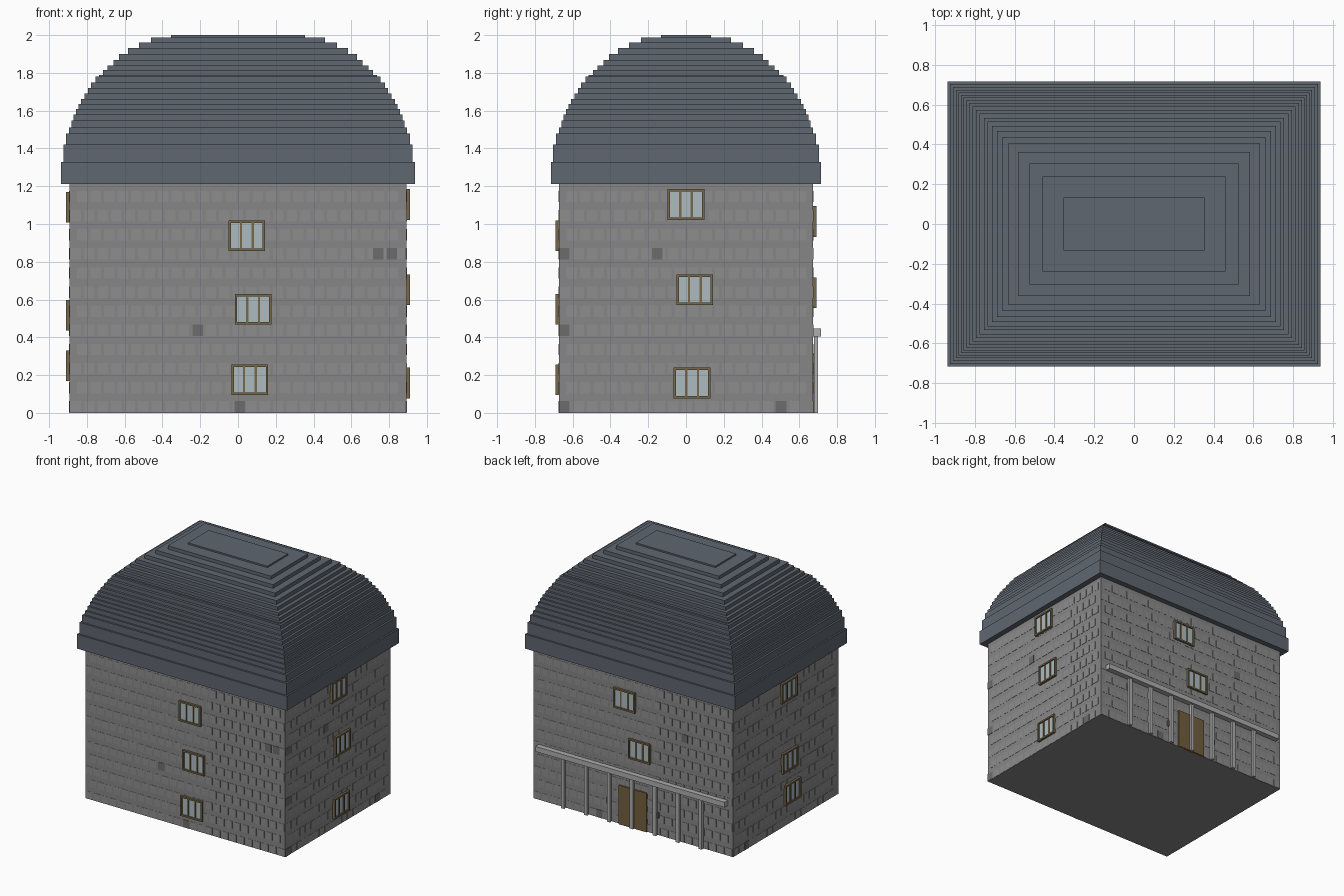
import bpy, bmesh, math, random
from mathutils import Matrix, Vector

if "Cube" in bpy.data.objects:
    bpy.data.objects.remove(bpy.data.objects["Cube"])

random.seed(4)
HX, HY, WALL_TOP = 0.892, 0.672, 1.215
# outward distance, half length and rotation of each wall (local frame faces -y)
FACES = {"front": (HY, HX, 0), "right": (HX, HY, 90),
         "back": (HY, HX, 180), "left": (HX, HY, 270)}


def material(name, r, g, b):
    m = bpy.data.materials.new(name)
    m.diffuse_color = (r, g, b, 1)
    m.use_nodes = True
    m.node_tree.nodes["Principled BSDF"].inputs["Base Color"].default_value = m.diffuse_color
    return m


STONE = material("stone", 0.24, 0.24, 0.245)
BRICK = material("brick", 0.27, 0.27, 0.275)
DARK = material("dark_stone", 0.15, 0.15, 0.15)
SLATE = material("slate", 0.115, 0.135, 0.16)
WOOD = material("frame_wood", 0.19, 0.14, 0.07)
GLASS = material("glass", 0.42, 0.50, 0.53)
TRIM = material("pale_stone", 0.42, 0.42, 0.42)
DOOR = material("door_wood", 0.17, 0.115, 0.05)


def add_box(bm, lo, hi, rot=0):
    """Axis aligned box between two corners, turned about z by rot degrees."""
    lo, hi = Vector(lo), Vector(hi)
    mat = (Matrix.Rotation(math.radians(rot), 4, 'Z')
           @ Matrix.Translation((lo + hi) / 2)
           @ Matrix.Diagonal((*(hi - lo), 1)))
    bmesh.ops.create_cube(bm, size=1, matrix=mat)


def wall_box(bm, face, u0, u1, z0, z1, out, inset=0.01):
    """Box on a wall, sticking out by out."""
    d, _, rot = FACES[face]
    add_box(bm, (u0, -d - out, z0), (u1, -d + inset, z1), rot)


def finish(bm, name, mat):
    me = bpy.data.meshes.new(name)
    bm.to_mesh(me)
    bm.free()
    me.materials.append(mat)
    ob = bpy.data.objects.new(name, me)
    bpy.context.collection.objects.link(ob)
    return ob


# main walls
bm = bmesh.new()
add_box(bm, (-HX, -HY, 0), (HX, HY, WALL_TOP))
finish(bm, "walls", STONE)

# rows of shallow bricks, staggered on every other row
bm = bmesh.new()
pitch, row_h = 0.0715, WALL_TOP / 12
for face, (d, half, rot) in FACES.items():
    for row in range(12):
        z0 = row * row_h + 0.002
        u = -half + 0.004 + (row % 2) * pitch / 2
        while u + 0.056 < half:
            wall_box(bm, face, u, u + 0.056, z0, z0 + 0.06,
                     random.choice((0.0015, 0.002, 0.0025)))
            u += pitch
finish(bm, "bricks", BRICK)

# odd dark stones
bm = bmesh.new()
dark = [("front", 0.742, 8), ("front", 0.815, 8), ("front", -0.212, 4), ("front", 0.01, 0),
        ("right", -0.645, 8), ("right", -0.153, 8), ("right", -0.645, 4),
        ("right", -0.645, 0), ("right", 0.503, 0),
        ("back", 0.46, 8), ("back", -0.3, 0), ("left", 0.6, 8), ("left", -0.5, 0)]
for face, u, row in dark:
    z0 = row * row_h + 0.001
    wall_box(bm, face, u - 0.028, u + 0.028, z0, z0 + 0.062, 0.0035)
finish(bm, "dark_stones", DARK)

# stepped domed roof: half length and top height of each slate course
COURSES = [(0.938, 1.328), (0.925, 1.422), (0.91, 1.48), (0.895, 1.512), (0.882, 1.547),
           (0.87, 1.58), (0.858, 1.608), (0.845, 1.635), (0.83, 1.663), (0.813, 1.69),
           (0.795, 1.72), (0.777, 1.75), (0.755, 1.78), (0.73, 1.81), (0.71, 1.84),
           (0.685, 1.868), (0.66, 1.899), (0.628, 1.93), (0.583, 1.961),
           (0.522, 1.988), (0.46, 1.994), (0.355, 2.0)]
COURSES[-4:] = [(0.583, 1.931), (0.525, 1.961), (0.46, 1.988), (0.355, 2.0)]
COURSES[-6:-4] = [(0.66, 1.868), (0.63, 1.90)]
COURSES[-7] = (0.69, 1.84)
COURSES[-8] = (0.715, 1.815)
COURSES[-9] = (0.737, 1.79)
bm = bmesh.new()
base = 1.212
for half, top in COURSES:
    add_box(bm, (-half, 0.222 - half, base), (half, half - 0.222, top))
    base = top - 0.002
finish(bm, "roof", SLATE)

# three-light windows: wall, centre along the wall, centre height
WINDOWS = [("front", 0.047, 0.938), ("front", 0.08, 0.548), ("front", 0.063, 0.175),
           ("right", 0.0, 1.103), ("right", 0.047, 0.652), ("right", 0.032, 0.158),
           ("back", -0.073, 1.013), ("back", 0.06, 0.636),
           ("left", 0.03, 1.088), ("left", 0.04, 0.517), ("left", 0.074, 0.25)]
frames, panes = bmesh.new(), bmesh.new()
W, H, T = 0.097, 0.081, 0.013
for face, u, z in WINDOWS:
    for s in (-1, 1):
        a, b = sorted((u + s * W, u + s * (W - T)))
        wall_box(frames, face, a, b, z - H, z + H, 0.018)          # stiles
        a, b = sorted((z + s * H, z + s * (H - T)))
        wall_box(frames, face, u - W + T, u + W - T, a, b, 0.018)  # rails
        m = u + s * 0.031
        wall_box(frames, face, m - 0.006, m + 0.006, z - H + T, z + H - T, 0.014)
    wall_box(panes, face, u - W + T, u + W - T, z - H + T, z + H - T, 0.008)
finish(frames, "window_frames", WOOD)
finish(panes, "window_panes", GLASS)

# double door on the back wall
bm = bmesh.new()
for s in (-1, 1):
    a, b = sorted((s * 0.003, s * 0.125))
    wall_box(bm, "back", a, b, 0, 0.315, 0.012)
finish(bm, "double_door", DOOR)

# small wall lamps either side of the door
bm = bmesh.new()
for s in (-1, 1):
    wall_box(bm, "back", s * 0.225 - 0.009, s * 0.225 + 0.009, 0.14, 0.185, 0.012)
finish(bm, "door_lamps", WOOD)

# colonnade: seven slim posts carrying a beam
bm = bmesh.new()
for i in range(-3, 4):
    x = i * 0.205
    add_box(bm, (x - 0.014, 0.678, 0), (x + 0.014, 0.698, 0.41))
finish(bm, "posts", TRIM)
bm = bmesh.new()
add_box(bm, (-0.845, 0.667, 0.405), (0.845, 0.715, 0.447))
finish(bm, "porch_beam", TRIM)
